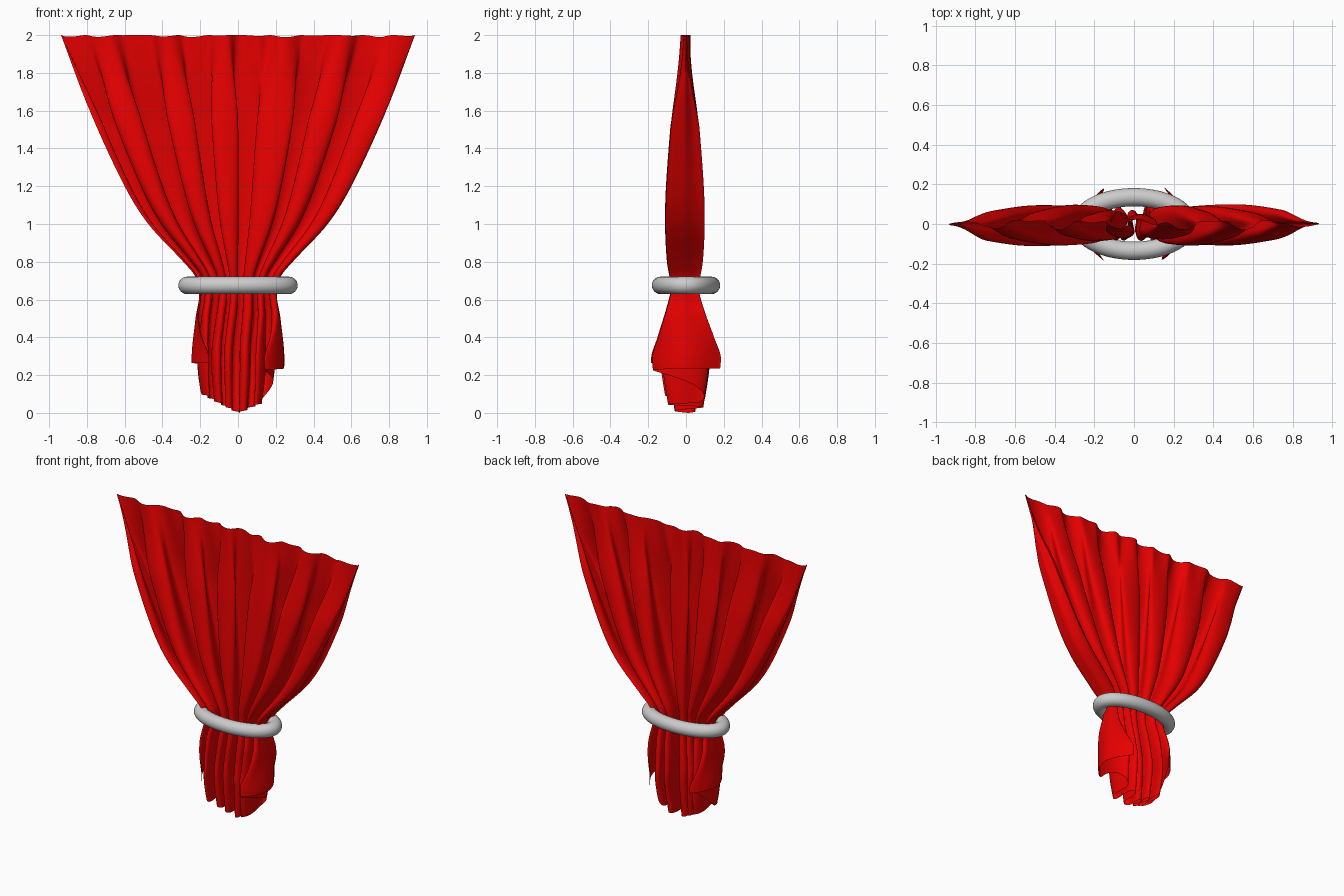
import bpy, math
from math import sin, cos, pi, exp

if "Cube" in bpy.data.objects:
    bpy.data.objects.remove(bpy.data.objects["Cube"])

WAVES = 6
SPAN = 2 * pi * WAVES


def surface(name, nu, nv, f, wrap=False):
    """Smooth grid mesh from f(i, j); wrap closes it in both directions."""
    verts = [f(i, j) for i in range(nu) for j in range(nv)]
    iu, jv = (nu, nv) if wrap else (nu - 1, nv - 1)
    faces = []
    for i in range(iu):
        for j in range(jv):
            a, b = (i + 1) % nu, (j + 1) % nv
            faces.append((i * nv + j, a * nv + j, a * nv + b, i * nv + b))
    me = bpy.data.meshes.new(name)
    me.from_pydata(verts, [], faces)
    me.polygons.foreach_set("use_smooth", [True] * len(faces))
    ob = bpy.data.objects.new(name, me)
    bpy.context.collection.objects.link(ob)
    return ob


def smooth(a, b, x):
    t = min(1, max(0, (x - a) / (b - a)))
    return t * t * (3 - 2 * t)


def profile(pts, z):
    """Smooth interpolation through (z, value) points, z rising."""
    n = len(pts)
    k = 0
    while k < n - 2 and z > pts[k + 1][0]:
        k += 1

    def slope(i):
        a, b = pts[max(0, i - 1)], pts[min(n - 1, i + 1)]
        return (b[1] - a[1]) / (b[0] - a[0])
    (z0, v0), (z1, v1) = pts[k], pts[k + 1]
    h = z1 - z0
    t = min(1, max(0, (z - z0) / h))
    return ((2*t**3 - 3*t*t + 1) * v0 + (t**3 - 2*t*t + t) * h * slope(k)
            + (3*t*t - 2*t**3) * v1 + (t**3 - t*t) * h * slope(k + 1))


# Half width and fold depth against height
WIDTH = [(0, .2), (.25, .245), (.5, .225), (.63, .205), (.72, .225), (.8, .29),
         (1, .475), (1.2, .6), (1.6, .785), (2, .937)]
DEPTH = [(0, .13), (.28, .185), (.4, .15), (.55, .1), (.66, .075), (.8, .095),
         (1, .105), (1.2, .1), (1.5, .078), (1.8, .052), (2, .034)]

NU, NV = WAVES * 40 + 21, 90


def cloth(i, j):
    # Fold phase runs past both ends so each side closes with a flat flap
    phi = -pi / 2 + (SPAN + pi) * i / (NU - 1)
    u = 2 * phi / SPAN - 1
    uc = max(-1, min(1, u))
    flap = smooth(.82, .9, -u) if u < 0 else smooth(.68, .92, u)
    hem = .1 * abs(uc - .15) + .15 * flap
    top = 2 - .004 * (1 + sin(phi * 1.9)) * (1 + sin(phi * .6)) * .7
    z = top + (hem - top) * j / (NV - 1)

    # Uneven fold spacing that stays fixed at the ends
    edge = 1 - uc * uc
    p = phi + edge * (.55 * sin(phi * .41) + .25 * sin(phi * .83 + 2 * z))
    w = profile(WIDTH, z)
    depth = profile(DEPTH, z)
    low = 1 - smooth(.3, .62, z)
    high = smooth(1.5, 2, z)
    env = 1 - .42 * exp(-(uc / .25) ** 2)
    env *= 1 - edge * (.12 + .12 * sin(phi * .57 + 1))
    env *= 1 - .75 * high * abs(uc) ** 6
    env *= 1 - low * .3 * (1 - smooth(.7, .92, abs(u)))
    y = depth * env * sin(p)
    # Finer gathers along the top edge
    y = y * (1 - .35 * high) + .012 * high * edge * sin(2 * phi + 1)

    # Rounded lobes that overhang a little between the rails and the tie
    lobe = (.15 + .85 * (1 - high)) * w * 2 / SPAN
    x = w * uc - lobe * sin(2 * p)
    x = max(-w, min(w, x))
    x *= 1 - 11 * y * y * low
    x -= .025 * low * edge
    return (x, y - .006 * (1 - high) * (1 - low), z)


curtain = surface("curtain", NU, NV, cloth)
red = bpy.data.materials.new("red_cloth")
red.diffuse_color = (.8, 0, 0, 1)
red.use_nodes = True
red.node_tree.nodes["Principled BSDF"].inputs["Base Color"].default_value = red.diffuse_color
curtain.data.materials.append(red)


# Oval tie ring with a round tube
def ring(i, j):
    a, b = 2 * pi * i / 72, 2 * pi * j / 24
    nx, ny = cos(a) * .135, sin(a) * .27
    n = math.hypot(nx, ny)
    r = .046 * cos(b)
    return (.27 * cos(a) + r * nx / n, .135 * sin(a) + r * ny / n,
            .675 + .046 * sin(b))


surface("tie_ring", 72, 24, ring, wrap=True)
